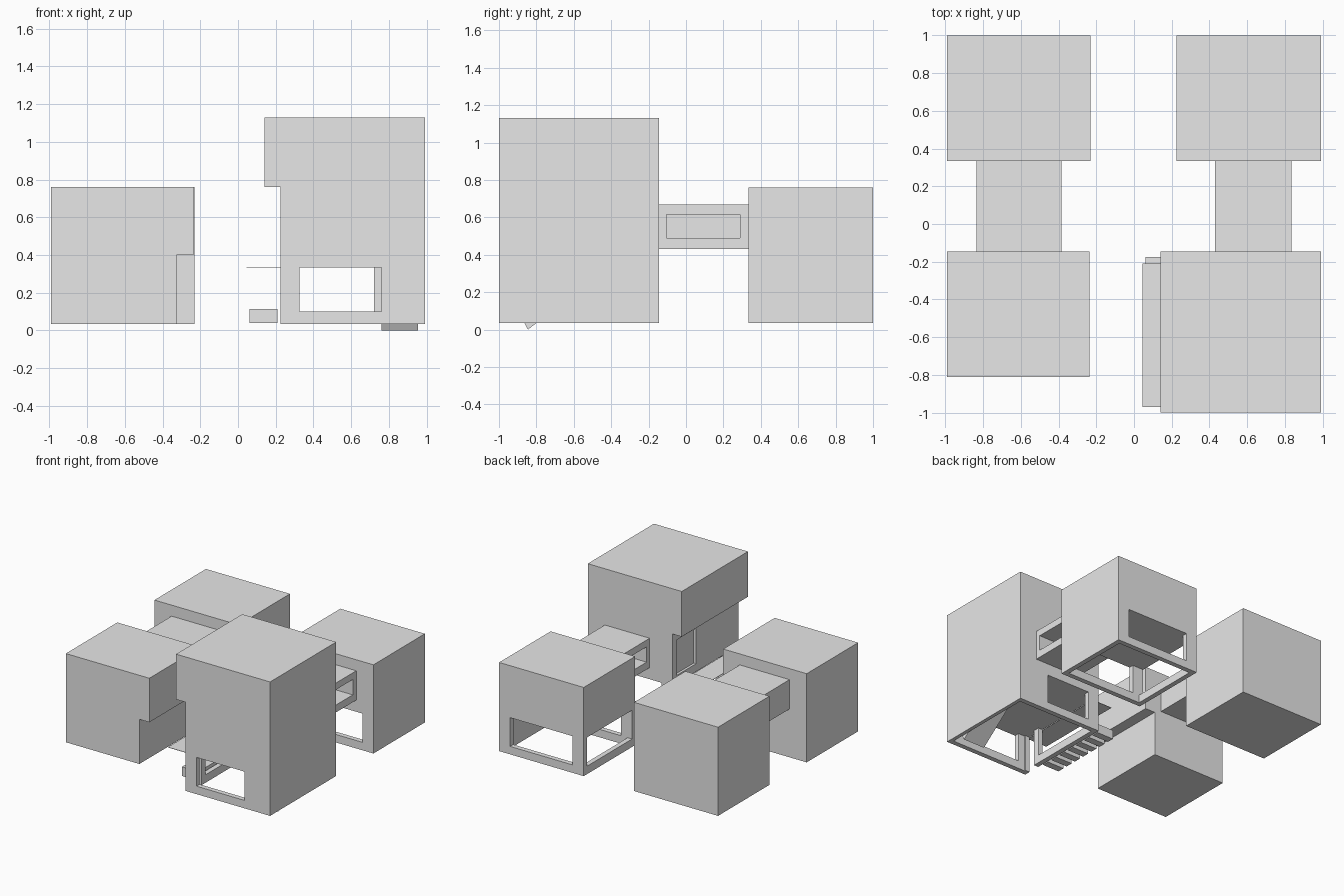
import bpy, bmesh
from mathutils import Vector

cube = bpy.data.objects.get("Cube")
if cube:
    bpy.data.objects.remove(cube)

grey = bpy.data.materials.new("plain_grey")
grey.use_nodes = True
grey.diffuse_color = (0.8, 0.8, 0.8, 1)
grey.node_tree.nodes["Principled BSDF"].inputs["Base Color"].default_value = (0.8, 0.8, 0.8, 1)


def prism(name, profile, axis, lo, hi):
    """Extrude a closed profile along axis 0 (x) or 1 (y); the profile is (other, z)."""
    bm = bmesh.new()

    def point(p, t):
        return (t, p[0], p[1]) if axis == 0 else (p[0], t, p[1])
    face = bm.faces.new([bm.verts.new(point(p, lo)) for p in profile])
    ext = bmesh.ops.extrude_face_region(bm, geom=[face])
    move = Vector((hi - lo, 0, 0)) if axis == 0 else Vector((0, hi - lo, 0))
    verts = [g for g in ext["geom"] if isinstance(g, bmesh.types.BMVert)]
    bmesh.ops.translate(bm, verts=verts, vec=move)
    bmesh.ops.recalc_face_normals(bm, faces=bm.faces)
    mesh = bpy.data.meshes.new(name)
    bm.to_mesh(mesh)
    bm.free()
    mesh.materials.append(grey)
    obj = bpy.data.objects.new(name, mesh)
    bpy.context.collection.objects.link(obj)
    return obj


def box(name, x, y, z):
    return prism(name, [(x[0], z[0]), (x[1], z[0]), (x[1], z[1]), (x[0], z[1])], 1, *y)


def carve(obj, *cuts):
    """Cut box-shaped openings, then bake the result and drop the cutters."""
    cutters = []
    for cut in cuts:
        cutter = box("cutter", *cut)
        cutter.hide_render = True
        cutters.append(cutter)
        mod = obj.modifiers.new("opening", 'BOOLEAN')
        mod.operation, mod.solver, mod.object = 'DIFFERENCE', 'EXACT', cutter
    bpy.context.view_layer.update()
    graph = bpy.context.evaluated_depsgraph_get()
    mesh = bpy.data.meshes.new_from_object(obj.evaluated_get(graph))
    obj.modifiers.clear()
    obj.data = mesh
    for cutter in cutters:
        bpy.data.objects.remove(cutter)


def stepped(name, inner_low, inner_high, outer, base, step, top, y):
    """Block whose upper storey overhangs the lower one on the inner side."""
    return prism(name, [(outer, base), (inner_low, base), (inner_low, step),
                        (inner_high, step), (inner_high, top), (outer, top)], 1, *y)


BASE, ROOF = 0.035, 0.76
WIN = (0.1, 0.335)
OPEN_BASE = (-0.1, 0.335)

# Solid right-hand blocks and their link
box("back_right_block", (-0.99, -0.23), (0.335, 1), (BASE, ROOF))
stepped("front_right_block", -0.325, -0.235, -0.99, BASE, 0.4, ROOF, (-0.81, -0.145))
box("right_link", (-0.835, -0.385), (-0.145, 0.335), (0.43, 0.67))

# Back left block, open below with windows on three sides
back = box("back_left_block", (0.225, 0.99), (0.335, 1), (BASE, ROOF))
carve(back,
      ((0.265, 0.95), (0.375, 0.96), OPEN_BASE),
      ((0.325, 0.89), (0.2, 1.1), WIN),
      ((0.1, 0.5), (0.375, 0.96), WIN))

# Tower with an overhanging upper storey
tower = stepped("tower", 0.225, 0.14, 0.99, BASE, ROOF, 1.13, (-1, -0.145))
carve(tower,
      ((0.265, 0.96), (-0.96, -0.185), OPEN_BASE),
      ((0.325, 0.76), (-1.1, -0.8), WIN),
      ((0.325, 0.72), (-0.3, 0), WIN),
      ((0.1, 0.4), (-0.8, -0.2), WIN),
      ((0.1, 0.4), (-0.95, -0.85), OPEN_BASE),
      ((0.1, 0.245), (-0.45, -0.2), (0.4, 0.69)))

# Left link with a window through it
link = box("left_link", (0.43, 0.835), (-0.145, 0.335), (0.43, 0.67))
carve(link, ((0.3, 1), (-0.105, 0.29), (0.49, 0.615)))

# Tilted ramp inside the tower
prism("ramp", [(-0.845, 0), (-0.42, 0.33), (-0.46, 0.38), (-0.872, 0.05)], 0, 0.76, 0.955)

# Thin awning beside the tower
box("awning", (0.045, 0.225), (-0.97, -0.21), (0.33, 0.333))

# Slatted step under the awning
box("step_board", (0.06, 0.21), (-0.81, -0.175), (0.085, 0.115))
SLATS = 7
pitch = 0.635 / (SLATS - 0.4)
for i in range(SLATS):
    y = -0.81 + i * pitch
    box(f"step_slat_{i + 1}", (0.06, 0.21), (y, y + pitch * 0.6), (0.04, 0.085))
